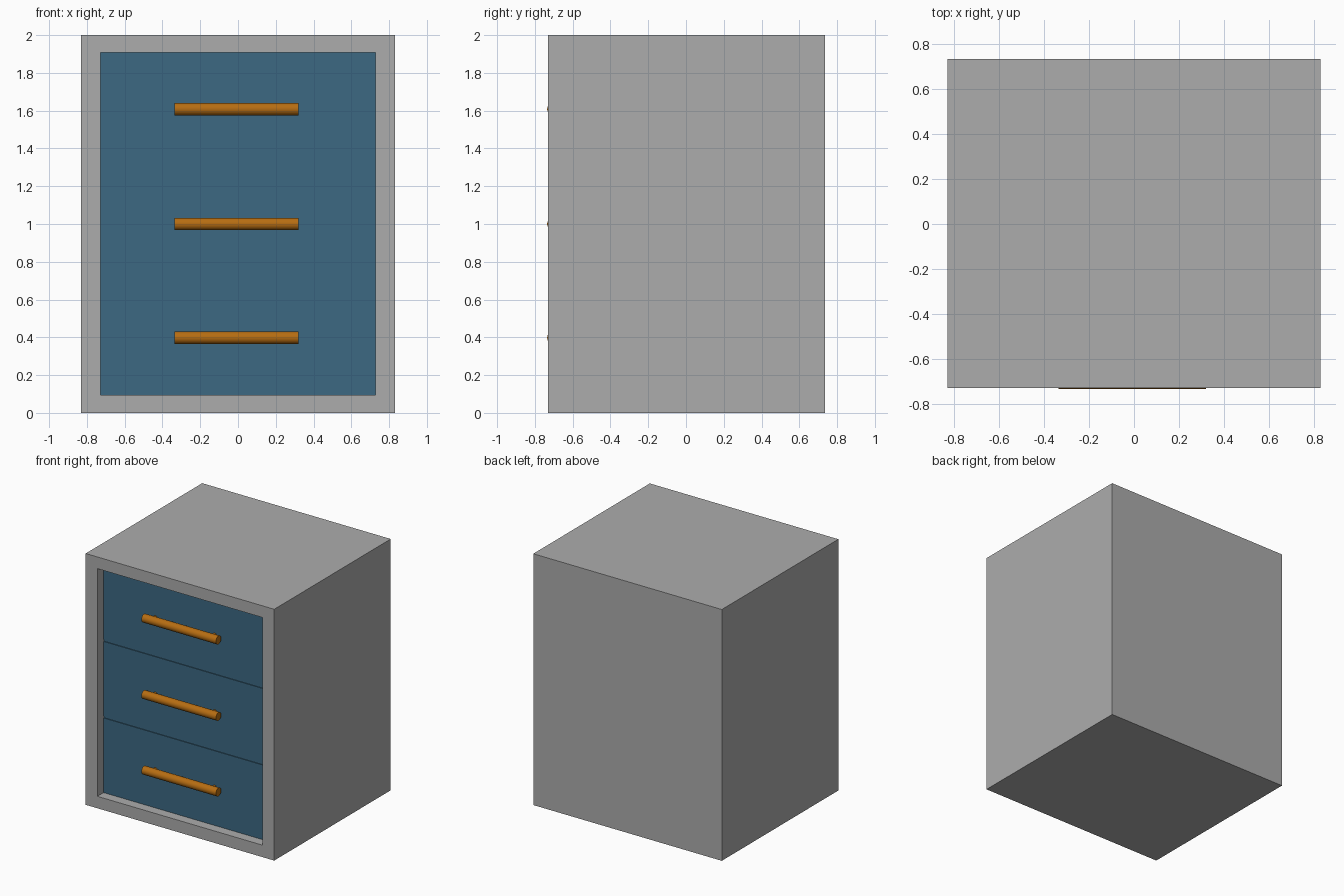
import bpy, bmesh, math
from mathutils import Matrix, Vector

if "Cube" in bpy.data.objects:
    bpy.data.objects.remove(bpy.data.objects["Cube"])

W, FRONT, BACK = 0.83, -0.73, 0.735      # cabinet half width, front and back y
OPEN_W, OPEN_LO, OPEN_HI = 0.727, 0.095, 1.907
PANEL_Y, GAP = -0.652, 0.015             # drawer face depth, gap between drawers
BAR_R, BAR_Y = 0.033, -0.702


def material(name, rgb):
    m = bpy.data.materials.new(name)
    m.diffuse_color = (*rgb, 1)
    m.use_nodes = True
    m.node_tree.nodes["Principled BSDF"].inputs["Base Color"].default_value = m.diffuse_color
    return m


def finish(bm, name, mat):
    bmesh.ops.recalc_face_normals(bm, faces=bm.faces)
    me = bpy.data.meshes.new(name)
    bm.to_mesh(me)
    bm.free()
    ob = bpy.data.objects.new(name, me)
    bpy.context.collection.objects.link(ob)
    me.materials.append(mat)
    return ob


def add_box(bm, lo, hi):
    lo, hi = Vector(lo), Vector(hi)
    m = Matrix.Translation((lo + hi) / 2) @ Matrix.Diagonal((*(hi - lo), 1))
    return bmesh.ops.create_cube(bm, size=1, matrix=m)["verts"]


def add_rod(bm, center, length, radius, axis_rot):
    m = Matrix.Translation(center) @ axis_rot
    bmesh.ops.create_cone(bm, cap_ends=True, segments=32, radius1=radius,
                          radius2=radius, depth=length, matrix=m)


grey = material("cabinet_grey", (0.415, 0.415, 0.415))
blue = material("drawer_blue", (0.045, 0.138, 0.223))
amber = material("handle_amber", (0.47, 0.153, 0.006))

# Cabinet: a block whose front face is framed and pushed inward
bm = bmesh.new()
add_box(bm, (-W, FRONT, 0), (W, BACK, 2))
bm.normal_update()
face = min(bm.faces, key=lambda f: f.calc_center_median().y)
bmesh.ops.inset_region(bm, faces=[face], thickness=0.09)
for v in face.verts:
    v.co.x = math.copysign(OPEN_W, v.co.x)
    v.co.z = OPEN_HI if v.co.z > 1 else OPEN_LO
pushed = bmesh.ops.extrude_discrete_faces(bm, faces=[face])["faces"][0]
bmesh.ops.translate(bm, verts=pushed.verts, vec=(0, BACK - FRONT - 0.1, 0))
finish(bm, "cabinet", grey)

# Rails closing the gaps between the drawers
height = (OPEN_HI - OPEN_LO - 2 * GAP) / 3
for i in (1, 2):
    z = OPEN_LO + i * (height + GAP) - GAP
    bm = bmesh.new()
    add_box(bm, (-OPEN_W, PANEL_Y + 0.006, z), (OPEN_W, BACK - 0.1, z + GAP))
    finish(bm, f"drawer_rail_{i}", blue)

along_x = Matrix.Rotation(math.pi / 2, 4, "Y")
along_y = Matrix.Rotation(math.pi / 2, 4, "X")
for i in range(3):
    # Drawer: a box with a hollowed top
    z = OPEN_LO + i * (height + GAP)
    bm = bmesh.new()
    add_box(bm, (-OPEN_W, PANEL_Y, z), (OPEN_W, BACK - 0.1, z + height))
    top = max(bm.faces, key=lambda f: f.calc_center_median().z)
    bm.normal_update()
    bmesh.ops.inset_region(bm, faces=[top], thickness=0.04)
    well = bmesh.ops.extrude_discrete_faces(bm, faces=[top])["faces"][0]
    bmesh.ops.translate(bm, verts=well.verts, vec=(0, 0, 0.04 - height))
    finish(bm, f"drawer_{i + 1}", blue)

    # Handle: round bar on two short posts
    hz = (0.398, 1.0, 1.608)[i]
    bm = bmesh.new()
    add_rod(bm, (-0.008, BAR_Y, hz), 0.656, BAR_R, along_x)
    for x in (-0.27, 0.252):
        add_rod(bm, (x, (BAR_Y + PANEL_Y) / 2, hz), PANEL_Y - BAR_Y, 0.018, along_y)
    ob = finish(bm, f"handle_{i + 1}", amber)
    bpy.context.view_layer.objects.active = ob
    ob.select_set(True)
    bpy.ops.object.shade_smooth_by_angle(angle=math.radians(35))
    ob.select_set(False)
